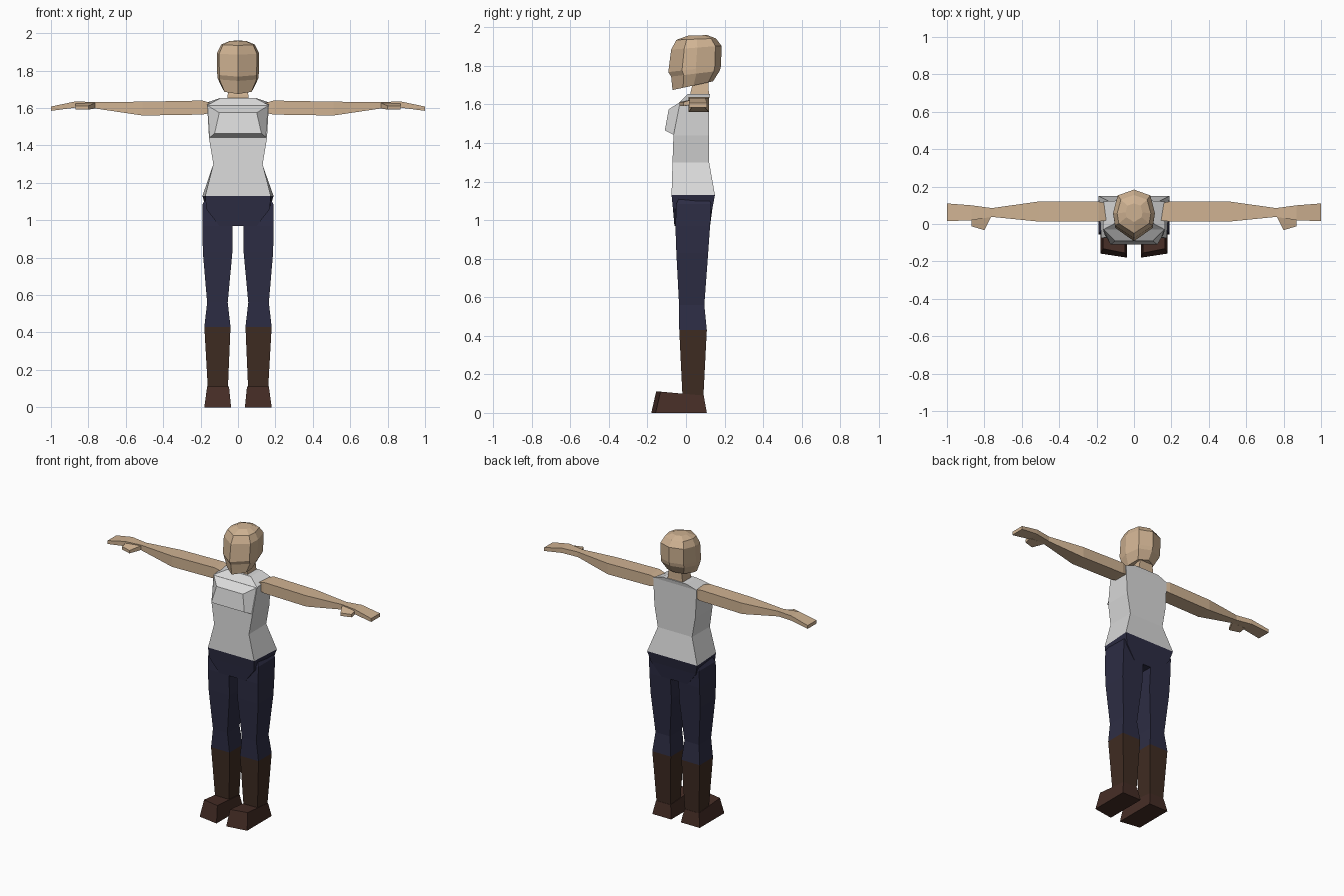
import bpy, bmesh


def material(name, rgb):
    m = bpy.data.materials.new(name)
    m.diffuse_color = (*rgb, 1)
    return m


SKIN = material("skin", (0.63, 0.45, 0.29))
SHIRT = material("light grey shirt", (0.70, 0.70, 0.70))
NAVY = material("navy trousers", (0.026, 0.026, 0.058))
BOOT = material("brown boot", (0.050, 0.025, 0.016))
SHOE = material("reddish brown foot", (0.060, 0.026, 0.019))


def loft(name, rings, mat, side=1):
    """Closed flat-faced skin through rings of points; side=-1 mirrors in x."""
    bm = bmesh.new()
    loops = [[bm.verts.new((side * x, y, z)) for x, y, z in r] for r in rings]
    for a, b in zip(loops, loops[1:]):
        for i in range(len(a)):
            j = (i + 1) % len(a)
            bm.faces.new((a[i], a[j], b[j], b[i]))
    bm.faces.new(loops[0])
    bm.faces.new(loops[-1])
    bmesh.ops.recalc_face_normals(bm, faces=bm.faces)
    me = bpy.data.meshes.new(name)
    bm.to_mesh(me)
    bm.free()
    me.materials.append(mat)
    ob = bpy.data.objects.new(name, me)
    bpy.context.collection.objects.link(ob)
    return ob


def body_ring(wf, yf, zf, wb, yb, zb):
    return [(-wf, yf, zf), (wf, yf, zf), (wb, yb, zb), (-wb, yb, zb)]


def box_ring(x0, x1, y0, y1, z):
    return [(x0, y0, z), (x1, y0, z), (x1, y1, z), (x0, y1, z)]


def arm_ring(x, y0, y1, z0, z1):
    return [(x, y0, z0), (x, y1, z0), (x, y1, z1), (x, y0, z1)]


def head_ring(w, yf, zf, yb, zb):
    half = [(0, 0), (0.9, 0.26), (1, 0.52), (0.78, 0.88), (0, 1)]
    outline = half + [(-x, t) for x, t in half[3:0:-1]]
    return [(w * x, yf + t * (yb - yf), zf + t * (zb - zf)) for x, t in outline]


# Head, chin to crown
loft("head", [head_ring(*r) for r in (
    (0.080, -0.070, 1.675, 0.14, 1.72),
    (0.110, -0.077, 1.745, 0.175, 1.775),
    (0.111, -0.092, 1.768, 0.182, 1.80),
    (0.112, -0.077, 1.885, 0.184, 1.905),
    (0.090, -0.050, 1.935, 0.155, 1.943),
    (0.045, 0.01, 1.957, 0.11, 1.96))], SKIN)

# Neck
loft("neck", [body_ring(0.06, 0.02, 1.62, 0.06, 0.12, 1.62),
              body_ring(0.055, 0.025, 1.67, 0.055, 0.118, 1.67),
              body_ring(0.045, 0.045, 1.75, 0.045, 0.118, 1.75)], SKIN)

# Sleeveless shirt with raised chest
loft("shirt", [body_ring(*r) for r in (
    (0.175, -0.075, 1.13, 0.19, 0.15, 1.13),
    (0.132, -0.070, 1.30, 0.13, 0.12, 1.30),
    (0.155, -0.065, 1.44, 0.155, 0.12, 1.44),
    (0.165, -0.030, 1.615, 0.165, 0.12, 1.63),
    (0.090, 0.010, 1.655, 0.09, 0.125, 1.655))], SHIRT)
loft("shirt_chest", [
    body_ring(0.154, -0.060, 1.44, 0.164, -0.028, 1.614),
    body_ring(0.125, -0.110, 1.465, 0.10, -0.09, 1.575)], SHIRT)

# Trouser seat
loft("trouser_seat", [body_ring(*r) for r in (
    (0.10, -0.060, 0.97, 0.10, 0.125, 0.97),
    (0.17, -0.068, 1.06, 0.17, 0.137, 1.06),
    (0.175, -0.075, 1.13, 0.19, 0.15, 1.13))], NAVY)

for label, s in (("left", 1), ("right", -1)):
    # Trouser leg
    loft(label + "_trouser_leg", [box_ring(*r) for r in (
        (0.040, 0.180, -0.035, 0.108, 0.43),
        (0.055, 0.165, -0.036, 0.095, 0.56),
        (0.030, 0.188, -0.050, 0.115, 0.83),
        (0.030, 0.190, -0.055, 0.125, 0.97),
        (0.030, 0.190, -0.050, 0.130, 1.085),
        (0.040, 0.172, -0.035, 0.115, 1.115))], NAVY, s)
    # Boot shaft and foot
    loft(label + "_boot_shaft", [
        box_ring(0.055, 0.160, -0.018, 0.090, 0.08),
        box_ring(0.040, 0.180, -0.035, 0.108, 0.43)], BOOT, s)
    loft(label + "_boot_foot", [
        [(0.037, -0.18, 0), (0.180, -0.158, 0), (0.180, 0.108, 0), (0.037, 0.108, 0)],
        [(0.048, -0.155, 0.11), (0.165, -0.132, 0.11),
         (0.163, 0.092, 0.09), (0.052, 0.092, 0.09)]], SHOE, s)
    # Bare arm with flat hand
    loft(label + "_arm", [arm_ring(*r) for r in (
        (0.14, 0.020, 0.110, 1.575, 1.625),
        (0.19, 0.013, 0.120, 1.565, 1.640),
        (0.51, 0.013, 0.120, 1.560, 1.634),
        (0.76, 0.038, 0.085, 1.597, 1.632),
        (0.87, 0.020, 0.100, 1.602, 1.635),
        (1.00, 0.015, 0.110, 1.585, 1.608))], SKIN, s)
    # Thumb
    loft(label + "_thumb", [
        [(0.76, 0.045, 1.598), (0.87, 0.035, 1.600), (0.87, 0.035, 1.628), (0.76, 0.045, 1.628)],
        [(0.80, -0.033, 1.592), (0.87, -0.012, 1.592), (0.87, -0.012, 1.612), (0.80, -0.033, 1.612)],
    ], SKIN, s)
